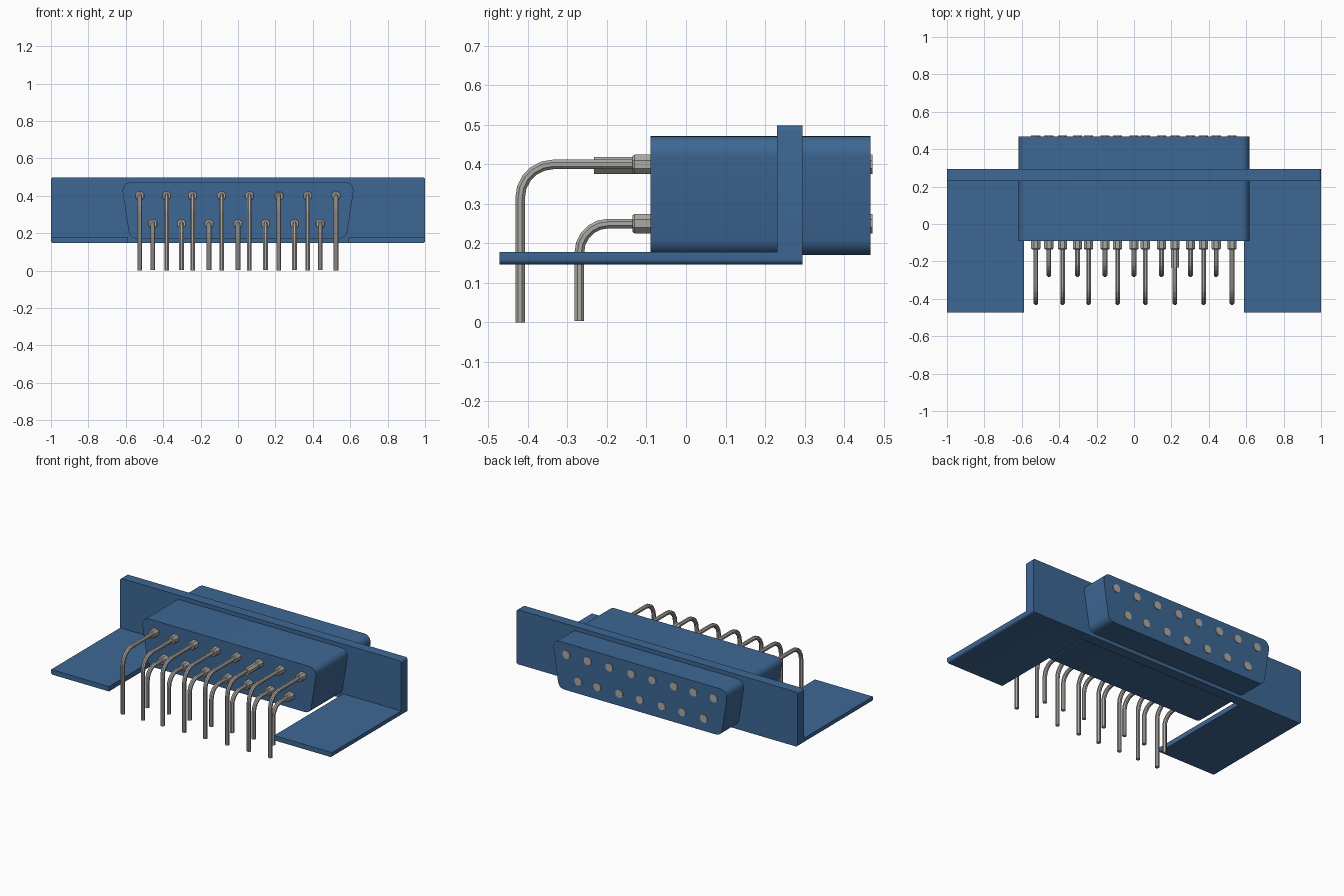
import bpy, bmesh, math
from mathutils import Vector

cube = bpy.data.objects.get("Cube")
if cube:
    bpy.data.objects.remove(cube, do_unlink=True)


def material(name, rgb, metallic=0.0):
    m = bpy.data.materials.new(name)
    m.use_nodes = True
    m.diffuse_color = (*rgb, 1)
    m.node_tree.nodes["Principled BSDF"].inputs["Base Color"].default_value = (*rgb, 1)
    return m


BLUE = material("blue plastic", (0.048, 0.137, 0.30))
METAL = material("grey metal", (0.42, 0.40, 0.375))


def link(name, mesh, loc=(0, 0, 0)):
    ob = bpy.data.objects.new(name, mesh)
    ob.location = loc
    bpy.context.collection.objects.link(ob)
    return ob


def finish(bm, name, mat):
    bmesh.ops.recalc_face_normals(bm, faces=bm.faces)
    mesh = bpy.data.meshes.new(name)
    bm.to_mesh(mesh)
    bm.free()
    mesh.materials.append(mat)
    return mesh


def smooth(ob):
    bpy.ops.object.select_all(action='DESELECT')
    ob.select_set(True)
    bpy.context.view_layer.objects.active = ob
    bpy.ops.object.shade_smooth_by_angle(angle=math.radians(30))


def rounded(corners, segs=6):
    """Fillet an outline given as (x, z, radius) corners."""
    out = []
    for i, (x, z, r) in enumerate(corners):
        p = Vector((x, z))
        if r == 0:
            out.append(p)
            continue
        a = (Vector(corners[i - 1][:2]) - p).normalized()
        b = (Vector(corners[(i + 1) % len(corners)][:2]) - p).normalized()
        half = a.angle(b) / 2
        centre = p + (a + b).normalized() * r / math.sin(half)
        start = p + a * r / math.tan(half) - centre
        end = p + b * r / math.tan(half) - centre
        sweep = start.angle(end)
        for k in range(segs + 1):
            t = k / segs
            out.append(centre + (start * math.sin((1 - t) * sweep)
                                 + end * math.sin(t * sweep)) / math.sin(sweep))
    return out


def prism(name, corners, y0, y1):
    """Extrude a filleted x-z outline along y."""
    bm = bmesh.new()
    face = bm.faces.new([bm.verts.new((p.x, y0, p.y)) for p in rounded(corners)])
    ext = bmesh.ops.extrude_face_region(bm, geom=[face])
    verts = [v for v in ext["geom"] if isinstance(v, bmesh.types.BMVert)]
    bmesh.ops.translate(bm, verts=verts, vec=(0, y1 - y0, 0))
    ob = link(name, finish(bm, name, BLUE))
    smooth(ob)


def tube(name, path, sides=8):
    """Sweep an octagon along (y, z, radius) points lying in one plane."""
    bm = bmesh.new()
    rings = []
    for i, (y, z, r) in enumerate(path):
        before, after = path[max(i - 1, 0)], path[min(i + 1, len(path) - 1)]
        t = Vector((0, after[0] - before[0], after[1] - before[1])).normalized()
        n = t.cross(Vector((1, 0, 0)))
        ring = []
        for k in range(sides):
            a = 2 * math.pi * (k + 0.5) / sides
            ring.append(bm.verts.new(Vector((r * math.cos(a), y, z)) + n * r * math.sin(a)))
        rings.append(ring)
    for r0, r1 in zip(rings, rings[1:]):
        for k in range(sides):
            j = (k + 1) % sides
            bm.faces.new((r0[k], r0[j], r1[j], r1[k]))
    bm.faces.new(rings[0])
    bm.faces.new(rings[-1])
    return finish(bm, name, METAL)


# Tapered connector shell running through the flange
prism("connector_shell", [(-0.625, 0.472, 0.045), (0.625, 0.472, 0.045),
                          (0.578, 0.17, 0.045), (-0.578, 0.17, 0.045)], -0.09, 0.467)

# Mounting flange
prism("flange", [(-1, 0.498, 0.013), (1, 0.498, 0.013),
                 (1, 0.147, 0.013), (-1, 0.147, 0.013)], 0.23, 0.295)

# Side mounting plates
for side, s in (("left", 1), ("right", -1)):
    prism(side + "_plate", [(s * 0.588, 0.178, 0), (s, 0.178, 0),
                            (s, 0.147, 0.013), (s * 0.588, 0.147, 0)], -0.472, 0.23)


# Bent pins: a straight run, a quarter bend, then a straight leg
def pin_mesh(name, z, y_leg, bend, foot):
    r = 0.0132
    path = [(-0.10, z, r)]
    for k in range(6):
        a = math.radians(90 * k / 5)
        path.append((y_leg + bend - bend * math.sin(a), z - bend + bend * math.cos(a), r))
    path.append((y_leg, foot, r))
    return tube(name, path)


# Contact barrels run through the shell and show at both ends
barrel = tube("contact_barrel", [(-0.136, 0, 0.022), (-0.130, 0, 0.027), (0.472, 0, 0.027)])

ROWS = {
    "upper": (0.40, -0.42, 0.085, 0.0,
              [-0.525, -0.382, -0.243, -0.088, 0.061, 0.219, 0.372, 0.524]),
    "lower": (0.25, -0.27, 0.073, 0.003,
              [-0.455, -0.302, -0.155, 0.0, 0.147, 0.302, 0.439]),
}
for row, (z, y_leg, bend, foot, xs) in ROWS.items():
    pin = pin_mesh(row + "_pin", z, y_leg, bend, foot)
    for i, x in enumerate(xs, 1):
        link(f"{row}_pin_{i}", pin, (x, 0, 0))
        link(f"{row}_contact_{i}", barrel, (x, 0, z))

# Sleeve on one upper pin
link("pin_sleeve", tube("pin_sleeve", [(-0.233, 0, 0.023), (-0.10, 0, 0.023)]), (0.219, 0, 0.397))
